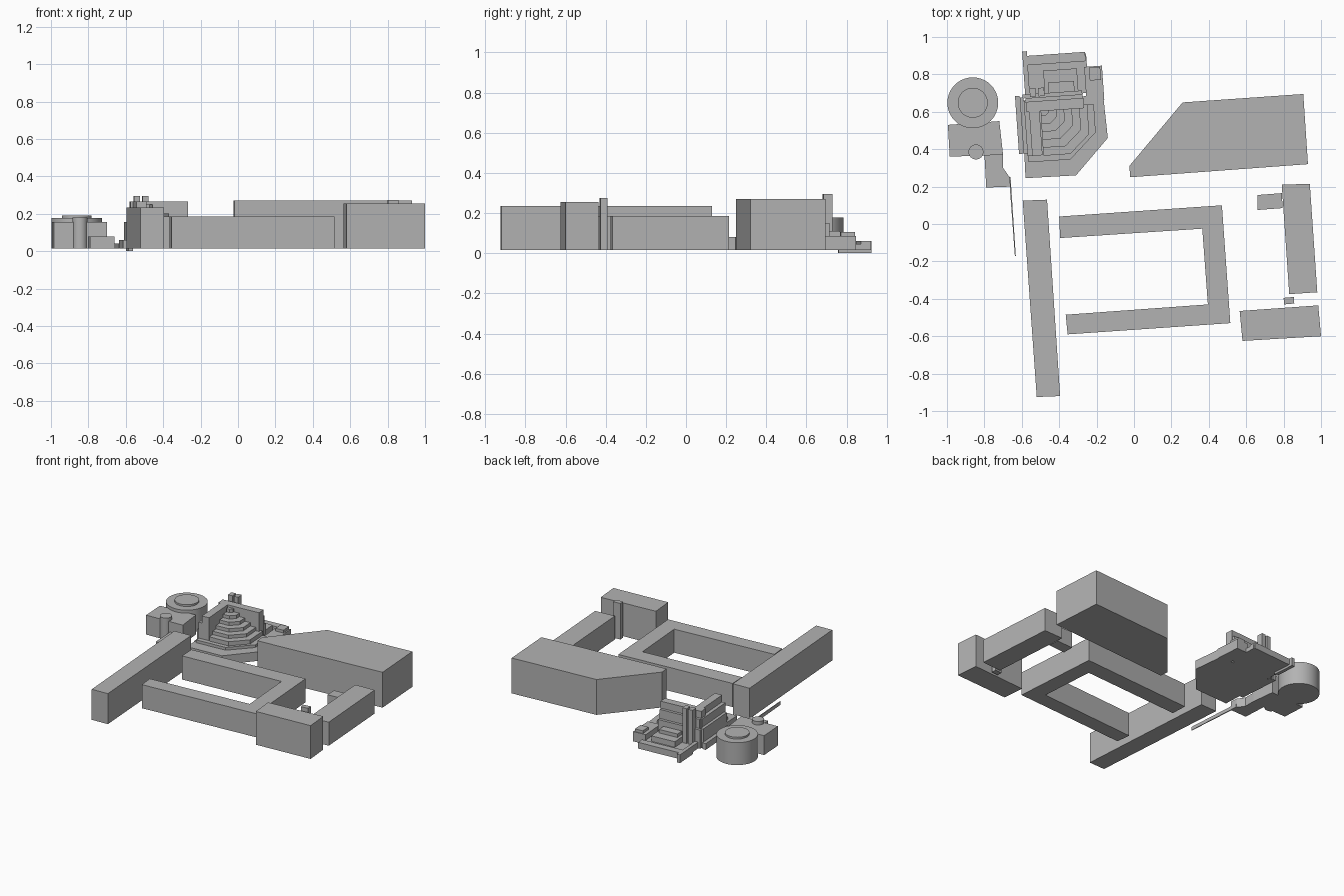
import bpy, bmesh, math
from mathutils import Matrix, Vector

cube = bpy.data.objects.get("Cube")
if cube:
    bpy.data.objects.remove(cube, do_unlink=True)

GREY = (0.45, 0.45, 0.45, 1)
mat = bpy.data.materials.new("stone grey")
mat.use_nodes = True
mat.diffuse_color = GREY
mat.node_tree.nodes["Principled BSDF"].inputs["Base Color"].default_value = GREY

GROUND = 0.015
PIVOT = Vector((-0.4, 0.6))
TILT = Matrix.Rotation(math.radians(4), 2)


def prism(name, pts, top, base=GROUND):
    """Extrude a flat outline from base to top."""
    bm = bmesh.new()
    face = bm.faces.new([bm.verts.new((p[0], p[1], base)) for p in pts])
    ext = bmesh.ops.extrude_face_region(bm, geom=[face], use_keep_orig=True)
    for v in ext["geom"]:
        if isinstance(v, bmesh.types.BMVert):
            v.co.z = top
    bmesh.ops.recalc_face_normals(bm, faces=bm.faces)
    mesh = bpy.data.meshes.new(name)
    bm.to_mesh(mesh)
    bm.free()
    mesh.materials.append(mat)
    obj = bpy.data.objects.new(name, mesh)
    bpy.context.collection.objects.link(obj)
    return obj


def box(name, x0, x1, y0, y1, top, base=GROUND):
    """Box turned with the theatre's axis."""
    corners = [(x0, y0), (x1, y0), (x1, y1), (x0, y1)]
    prism(name, [PIVOT + TILT @ (Vector(c) - PIVOT) for c in corners], top, base)


def drum(name, x, y, r, top, base=GROUND, n=40):
    pts = [(x + r * math.cos(math.tau * i / n), y + r * math.sin(math.tau * i / n))
           for i in range(n)]
    obj = prism(name, pts, top, base)
    bpy.ops.object.select_all(action='DESELECT')
    obj.select_set(True)
    bpy.context.view_layer.objects.active = obj
    bpy.ops.object.shade_smooth_by_angle(angle=math.radians(30))


# Large blocks
prism("west_slab", [(-.595, .125), (-.465, .13), (-.395, -.92), (-.52, -.925)], .235)
prism("courtyard_block", [(-.4, .04), (.47, .1), (.515, -.53), (-.355, -.59),
                          (-.365, -.485), (.395, -.43), (.365, -.025), (-.395, -.075)], .185)
prism("north_east_hall", [(-.02, .25), (.93, .32), (.905, .695), (.26, .65), (-.025, .31)], .27)
prism("east_slab", [(.79, .21), (.94, .215), (.98, -.365), (.83, -.375)], .185)
prism("east_annex", [(.66, .155), (.79, .165), (.795, .085), (.66, .075)], .13)
prism("south_east_block", [(.565, -.465), (.985, -.435), (1, -.6), (.58, -.625)], .255)
prism("stair_tower", [(.8, -.395), (.855, -.39), (.857, -.425), (.803, -.43)], .275)

# Round building with its wings
drum("round_hall", -.862, .648, .136, .177)
drum("round_hall_roof", -.862, .648, .08, .19, .17)
drum("small_turret", -.845, .385, .04, .18, n=24)
prism("round_hall_wing", [(-.995, .53), (-.72, .55), (-.7, .37), (-.985, .36)], .155)
prism("low_wing", [(-.8, .38), (-.7, .38), (-.7, .3), (-.665, .25), (-.66, .2), (-.79, .195)], .08)
prism("garden_wall", [(-.668, .25), (-.66, .25), (-.632, -.17), (-.637, -.17)], .04)

# Theatre base and walkway
prism("theatre_base", [(-.58, .245), (-.31, .26), (-.14, .46), (-.165, .69), (-.6, .66)], .08)
prism("theatre_walkway", [(-.565, .33), (-.34, .345), (-.205, .49), (-.215, .64), (-.58, .62)], .1)

# Stepped fan of terraces descending from one corner
apex = Vector((-.5, .62))
fan = [Vector(p) for p in [(-.5, .62), (-.485, .365), (-.34, .375), (-.24, .48), (-.25, .64)]]
STEPS = 6
for i in range(1, STEPS + 1):
    top = .25 - .024 * (i - 1)
    prism(f"terrace_{i}", [apex + (p - apex) * i / STEPS for p in fan], top, .08)

# Theatre walls, stepping down on their outer sides
box("theatre_back_wall", -.575, -.265, .61, .665, .265)
box("back_wall_ledge", -.575, -.27, .665, .685, .215)
box("back_wall_lower_ledge", -.59, -.27, .685, .705, .15)
box("theatre_side_wall", -.56, -.505, .375, .64, .265)
box("side_wall_ledge", -.585, -.56, .375, .67, .215)
box("side_wall_lower_ledge", -.605, -.585, .39, .69, .155)
box("side_apron", -.63, -.605, .39, .7, .06)
for i, x in enumerate((-.55, -.505)):
    box(f"wall_tower_{i + 1}", x, x + .033, .69, .735, .295)

# Rear stage yard
box("stage_floor", -.57, -.235, .69, .9, .045)
box("stage_rear_ledge", -.55, -.24, .86, .91, .06)
box("stage_box", -.47, -.29, .7, .825, .085)
box("stage_box_step", -.45, -.31, .7, .76, .11)
box("stage_wing_room", -.25, -.155, .645, .83, .085)
box("stage_wing_roof", -.225, -.165, .755, .825, .105)
box("stage_side_wall", -.575, -.55, .7, .77, .06)
box("stage_end_wall", -.575, -.55, .77, .935, .06, 0)
